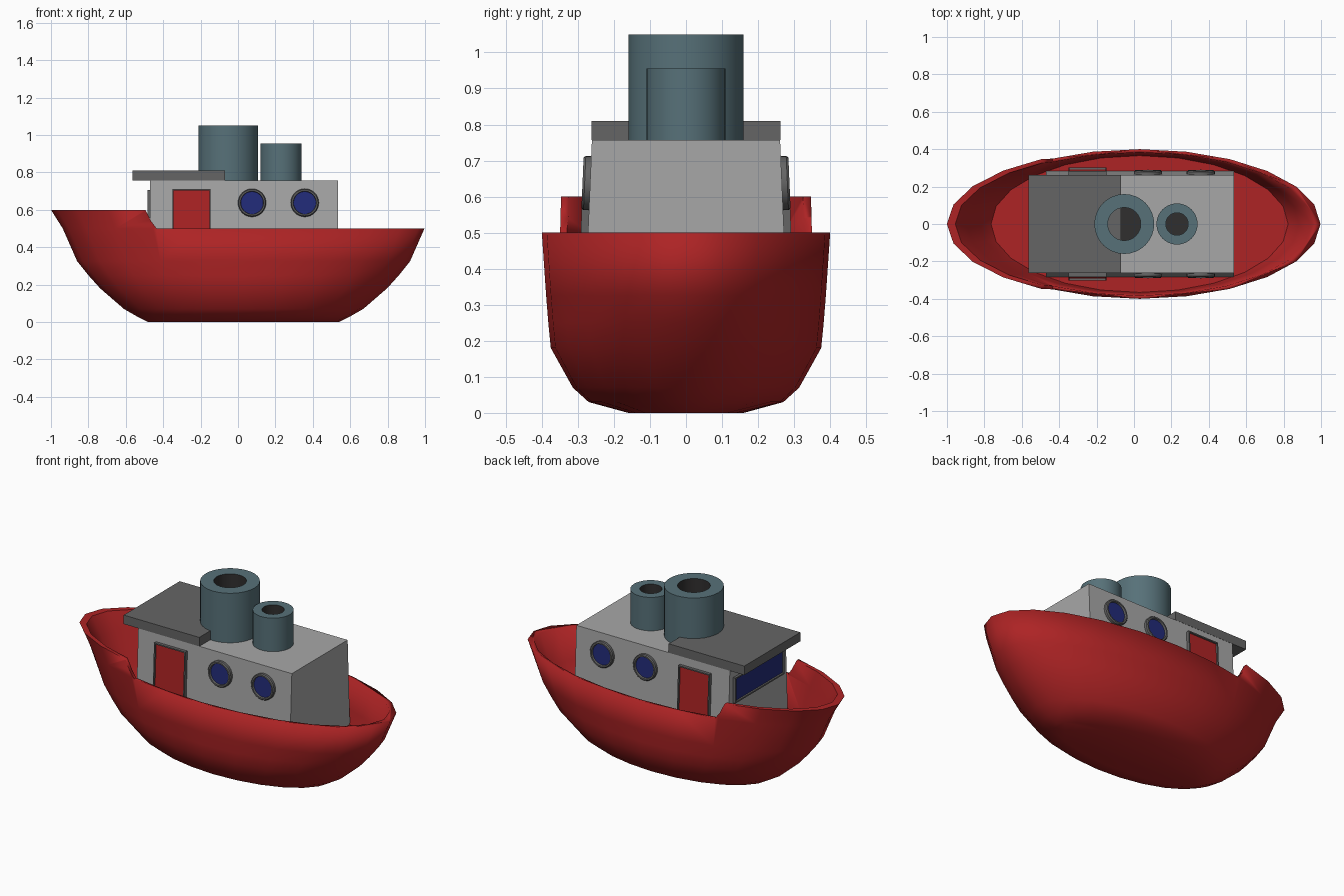
import bpy, bmesh, math
from mathutils import Matrix

if "Cube" in bpy.data.objects:
    bpy.data.objects.remove(bpy.data.objects["Cube"])


def material(name, *rgb):
    m = bpy.data.materials.new(name)
    m.use_nodes = True
    m.diffuse_color = (*rgb, 1)
    m.node_tree.nodes["Principled BSDF"].inputs["Base Color"].default_value = (*rgb, 1)
    return m


RED = material("hull red", 0.42, 0.017, 0.018)
GREY = material("cabin grey", 0.39, 0.39, 0.39)
DARK = material("dark grey", 0.13, 0.13, 0.13)
STEEL = material("funnel blue grey", 0.095, 0.165, 0.19)
SOOT = material("soot", 0.03, 0.028, 0.028)
GLASS = material("window blue", 0.016, 0.024, 0.19)


def finish(name, bm, mats, matrix=Matrix(), angle=30):
    bmesh.ops.recalc_face_normals(bm, faces=bm.faces)
    mesh = bpy.data.meshes.new(name)
    bm.to_mesh(mesh)
    bm.free()
    for m in mats:
        mesh.materials.append(m)
    ob = bpy.data.objects.new(name, mesh)
    bpy.context.collection.objects.link(ob)
    ob.matrix_world = matrix
    bpy.ops.object.select_all(action="DESELECT")
    ob.select_set(True)
    bpy.context.view_layer.objects.active = ob
    bpy.ops.object.shade_smooth_by_angle(angle=math.radians(angle))
    return ob


def loft(rows, sides, inner_from=None):
    """Closed stack of elliptical rings (z, rx, ry); later bands get material 1."""
    bm = bmesh.new()
    rings = []
    for z, rx, ry in rows:
        turn = [2 * math.pi * i / sides for i in range(sides)]
        rings.append([bm.verts.new((rx * math.cos(a), ry * math.sin(a), z)) for a in turn])
    for k, (a, b) in enumerate(zip(rings, rings[1:])):
        for i in range(sides):
            j = (i + 1) % sides
            f = bm.faces.new((a[i], a[j], b[j], b[i]))
            f.material_index = int(inner_from is not None and k >= inner_from)
    bm.faces.new(rings[0][::-1])
    bm.faces.new(rings[-1]).material_index = int(inner_from is not None)
    return bm


def box(name, x0, x1, y, z0, z1, mat, top_y=None):
    bm = bmesh.new()
    bmesh.ops.create_cube(bm, size=2)
    for v in bm.verts:
        half = top_y if top_y and v.co.z > 0 else y
        v.co = (x1 if v.co.x > 0 else x0, half * v.co.y, z1 if v.co.z > 0 else z0)
    return finish(name, bm, [mat])


def framed_panel(name, w, h, depth, border, panel_mat, matrix):
    """Shallow framed box whose outer face is inset and sunk."""
    bm = bmesh.new()
    bmesh.ops.create_cube(bm, size=1, matrix=Matrix.Diagonal((w, h, 2 * depth, 1)))
    bm.faces.ensure_lookup_table()
    face = max(bm.faces, key=lambda f: f.calc_center_median().z)
    bmesh.ops.inset_region(bm, faces=[face], thickness=border)
    face.material_index = 1
    panel = bmesh.ops.extrude_face_region(bm, geom=[face])["geom"]
    for g in panel:
        if isinstance(g, bmesh.types.BMVert):
            g.co.z -= 0.01
        elif isinstance(g, bmesh.types.BMFace):
            g.material_index = 1
    if face.is_valid:
        bm.faces.remove(face)
    for f in bm.faces:
        if abs(f.normal.z) < 0.5:
            f.material_index = 0
    return finish(name, bm, [DARK, panel_mat], matrix)


# Hull: outer skin up to the rim, then the inner skin down to the deck
outer = [(0, 0.51, 0.16), (0.03, 0.57, 0.27), (0.07, 0.64, 0.314), (0.18, 0.767, 0.375),
         (0.25, 0.83, 0.382), (0.325, 0.89, 0.388), (0.5, 0.967, 0.4), (0.6, 1.03, 0.404)]
inner = [(z, rx * 0.957, ry * 0.957) for z, rx, ry in reversed(outer[4:])]
hull = finish("hull", loft(outer + inner, 24), [RED], Matrix.Translation((0.03, 0, 0)), 40)

# Cutter lowers the rim ahead of the raised stern
bm = bmesh.new()
outline = [(-0.435, 0.5), (1.2, 0.5), (1.2, 0.8), (-0.6, 0.8), (-0.495, 0.6), (-0.465, 0.54)]
base = bm.faces.new([bm.verts.new((x, -0.6, z)) for x, z in outline])
sweep = bmesh.ops.extrude_face_region(bm, geom=[base])["geom"]
bmesh.ops.translate(bm, vec=(0, 1.2, 0), verts=[g for g in sweep if isinstance(g, bmesh.types.BMVert)])
cutter = finish("rim_cutter", bm, [RED])
cutter.hide_render = True
cut = hull.modifiers.new("rim", "BOOLEAN")
cut.operation = "DIFFERENCE"
cut.solver = "EXACT"
cut.object = cutter
bpy.context.view_layer.objects.active = hull
bpy.ops.object.modifier_apply(modifier=cut.name)
bpy.data.objects.remove(cutter)

# Cabin and roof
box("cabin", -0.47, 0.535, 0.283, 0.24, 0.757, GREY, top_y=0.261)
box("roof", -0.565, -0.07, 0.262, 0.757, 0.81, DARK)

# Funnels with sooty bores
for name, x, r, bore, top in (("large_funnel", -0.052, 0.16, 0.088, 1.05),
                              ("small_funnel", 0.23, 0.11, 0.06, 0.955)):
    rows = [(z, q, q) for z, q in ((0.74, r), (top, r), (top, bore), (0.78, bore))]
    finish(name, loft(rows, 32, 2), [STEEL, SOOT], Matrix.Translation((x, 0, 0)))

# Doors and portholes on both leaning side walls
LEAN = math.atan(0.022 / 0.517)


def on_wall(x, z, side):
    y = 0.261 + (0.757 - z) * math.tan(LEAN)
    place = Matrix.Translation((x, -y, z)) @ Matrix.Rotation(math.pi / 2 - LEAN, 4, "X")
    return place if side == "right" else Matrix.Diagonal((1, -1, 1, 1)) @ place


for side in ("right", "left"):
    for label, x in (("rear", 0.075), ("front", 0.357)):
        rows = [(z, q, q) for z, q in ((-0.01, 0.075), (0.015, 0.075), (0.021, 0.07),
                                       (0.021, 0.062), (0.009, 0.06))]
        ring = loft(rows, 32)
        ring.faces.ensure_lookup_table()
        ring.faces[-1].material_index = 1
        ring.transform(on_wall(x, 0.637, side))
        finish(f"{side}_{label}_porthole", ring, [DARK, GLASS])
    door = framed_panel(f"{side}_door", 0.205, 0.46, 0.02, 0.01, RED, Matrix())
    door.data.transform(on_wall(-0.249, 0.48, side))
    if side == "left":
        door.data.flip_normals()

# Wide stern window
framed_panel("stern_window", 0.46, 0.15, 0.015, 0.012, GLASS,
             Matrix.Translation((-0.47, 0, 0.63)) @ Matrix.Rotation(-math.pi / 2, 4, "Z")
             @ Matrix.Rotation(math.pi / 2, 4, "X"))
